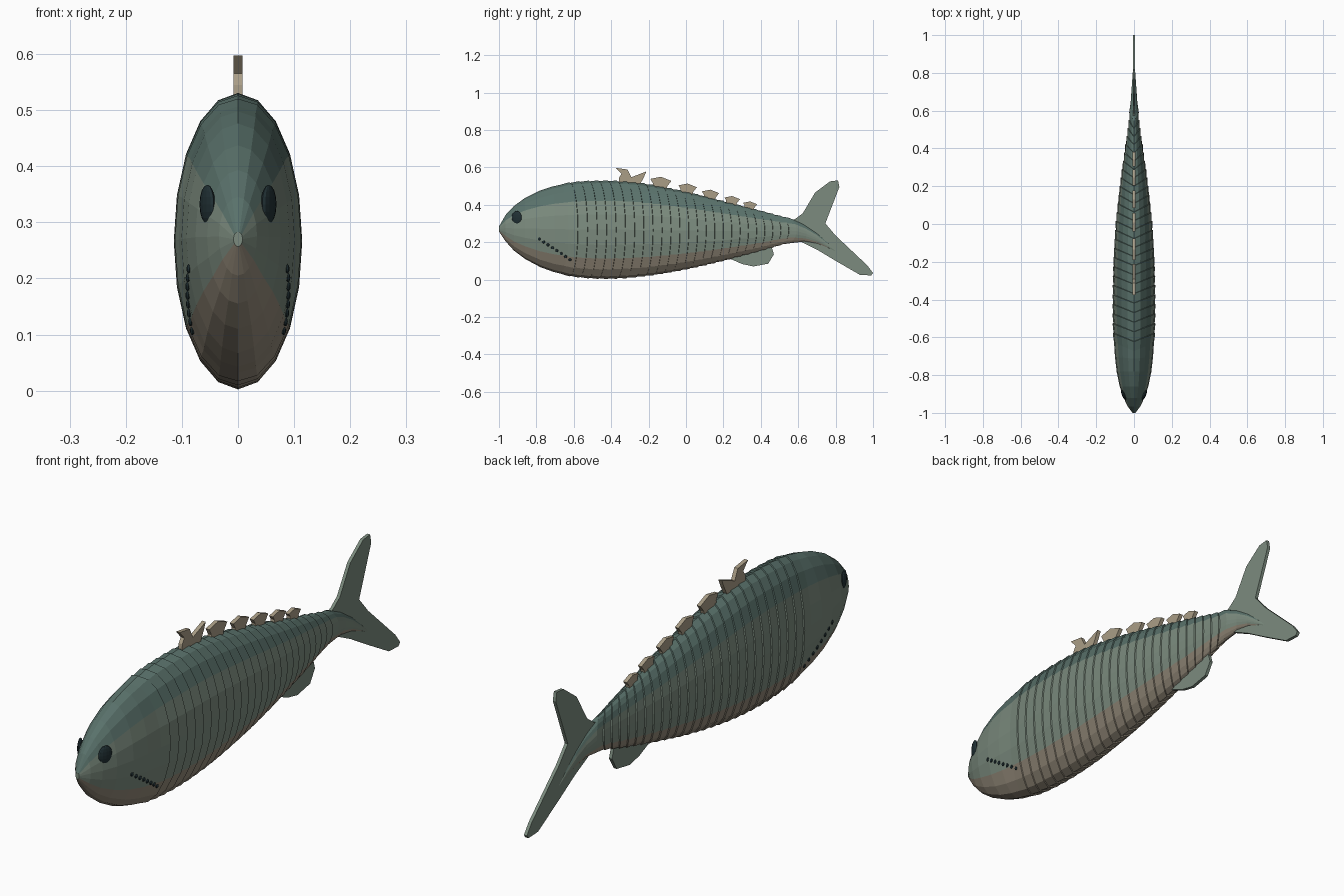
import bpy, bmesh
from math import cos, sin, pi, sqrt, atan2
from mathutils import Matrix, Vector

if "Cube" in bpy.data.objects:
    bpy.data.objects.remove(bpy.data.objects["Cube"])

# ---------- materials ----------
def mat(name, rgb):
    m = bpy.data.materials.new(name)
    m.diffuse_color = (*rgb, 1)
    m.use_nodes = True
    m.node_tree.nodes["Principled BSDF"].inputs["Base Color"].default_value = m.diffuse_color
    return m

BACK = mat("back_green", (.10, .165, .145))
SIDE = mat("side_green", (.20, .26, .21))
BELLY = mat("belly_tan", (.29, .25, .19))
SPINE = mat("spine_tan", (.40, .34, .24))
DARK = mat("dark", (.015, .03, .035))

# ---------- body profile: y, top z, bottom z, half width ----------
PROFILE = [(-1.0, .283, .257, .008), (-.965, .345, .205, .034), (-.92, .393, .155, .055),
           (-.86, .437, .110, .076), (-.78, .476, .067, .092), (-.68, .506, .033, .103),
           (-.58, .522, .014, .109), (-.45, .527, .006, .111), (-.33, .524, .009, .110),
           (-.2, .508, .022, .107), (0, .468, .056, .095), (.2, .418, .102, .074),
           (.4, .366, .154, .046), (.52, .334, .190, .029), (.6, .312, .203, .021),
           (.7, .250, .190, .014), (.81, .152, .142, .006)]

def slope(i, k):
    a, b = PROFILE[max(i - 1, 0)], PROFILE[min(i + 1, len(PROFILE) - 1)]
    return (b[k] - a[k]) / (b[0] - a[0])

def section(y):
    """Centre height, half height and half width of the body at y."""
    y = min(max(y, PROFILE[0][0]), PROFILE[-1][0])
    i = next(n for n in range(len(PROFILE) - 1) if y <= PROFILE[n + 1][0])
    a, b = PROFILE[i], PROFILE[i + 1]
    d = b[0] - a[0]
    t = (y - a[0]) / d
    v = [(2*t**3 - 3*t*t + 1) * a[k] + (t**3 - 2*t*t + t) * d * slope(i, k)
         + (3*t*t - 2*t**3) * b[k] + (t**3 - t*t) * d * slope(i + 1, k) for k in (1, 2, 3)]
    return (v[0] + v[1]) / 2, (v[0] - v[1]) / 2, v[2]

def finish(bm, name, mats):
    bmesh.ops.recalc_face_normals(bm, faces=bm.faces)
    me = bpy.data.meshes.new(name)
    bm.to_mesh(me)
    bm.free()
    for m in mats:
        me.materials.append(m)
    ob = bpy.data.objects.new(name, me)
    bpy.context.collection.objects.link(ob)
    return ob

# ---------- body with overlapping chevron scale bands ----------
SIDES = 20
rings = [(p[0], 0, 0) for p in PROFILE if p[0] < -.68] + [(-.71, .01, 0)]
y, step = -.66, .052
while y < .56:
    nxt = y + step
    rings += [(y, .045, -.001), (nxt - .002, .045, .0035)]
    y = nxt
    step = max(.04, step - .0004)
rings += [(.63, .02, 0), (.7, 0, 0), (.76, 0, 0), (.81, 0, 0)]

bm = bmesh.new()
loops = []
for y0, chevron, lift in rings:
    loop = []
    for s in range(SIDES):
        a = 2 * pi * s / SIDES
        yy = y0 + chevron * (abs(cos(a)) - .3)
        c, h, w = section(yy)
        loop.append(bm.verts.new(((w + lift) * cos(a), yy, c + (h + lift) * sin(a))))
    loops.append(loop)
for A, B in zip(loops, loops[1:]):
    for s in range(SIDES):
        t = (s + 1) % SIDES
        f = bm.faces.new((A[s], A[t], B[t], B[s]))
        deg = (s + .5) * 360 / SIDES
        f.material_index = 0 if 36 < deg < 144 else 2 if 216 < deg < 324 else 1
for cap in (loops[0], loops[-1]):
    bm.faces.new(cap).material_index = 1
finish(bm, "scaled_body", [BACK, SIDE, BELLY])

# ---------- flat fins ----------
def plate(name, outline, thick, m):
    bm = bmesh.new()
    f = bm.faces.new([bm.verts.new((-thick / 2, y, z)) for y, z in outline])
    ext = bmesh.ops.extrude_face_region(bm, geom=[f])
    bmesh.ops.translate(bm, vec=(thick, 0, 0),
                        verts=[v for v in ext["geom"] if isinstance(v, bmesh.types.BMVert)])
    return finish(bm, name, [m])

plate("tail_fin", [(.53, .30), (.585, .325), (.625, .355), (.69, .465), (.77, .525), (.813, .53),
                   (.82, .495), (.745, .30), (.80, .235), (.97, .075), (1.0, .035), (.99, .022),
                   (.93, .025), (.80, .10), (.70, .16), (.61, .205), (.53, .23)], .013, SIDE)
plate("anal_fin", [(.20, .125), (.25, .105), (.30, .083), (.36, .07), (.44, .085),
                   (.47, .135), (.455, .185), (.35, .19)], .013, SIDE)

# forked front spine, then a row of hooked spines shrinking to the tail
plate("forked_spine", [(-.36, .51), (-.358, .545), (-.345, .565), (-.375, .597), (-.312, .588),
                       (-.292, .547), (-.212, .578), (-.225, .548), (-.25, .50)], .016, SPINE)
for i, (y, size) in enumerate([(-.19, .112), (-.04, .098), (.085, .092), (.205, .083), (.305, .075)]):
    c, h, w = section(y + size * .4)
    z = c + h
    plate(f"back_spine_{i + 1}",
          [(y + size * .08, z - .02), (y + size * .12, z + .015), (y, z + size * .36),
           (y + size * .5, z + size * .46), (y + size, z + size * .26),
           (y + size * .8, z), (y + size * .72, z - .03)], .016, SPINE)

# ---------- eyes and gill openings, both sides ----------
def surface_x(y, z):
    c, h, w = section(y)
    return w * sqrt(max(0, 1 - ((z - c) / h) ** 2))

def bead(name, y, z, size, side, segs, rows):
    x = surface_x(y, z)
    yaw = -atan2(surface_x(y + .02, z) - surface_x(y - .02, z), .04)
    bm = bmesh.new()
    bmesh.ops.create_uvsphere(bm, u_segments=segs, v_segments=rows, radius=1,
                              matrix=Matrix.Translation((x, y, z)) @ Matrix.Rotation(yaw, 4, 'Z')
                              @ Matrix.Diagonal(Vector((*size, 1))))
    bmesh.ops.scale(bm, vec=(side, 1, 1), verts=bm.verts)
    finish(bm, name, [DARK])

for side, label in ((1, "right"), (-1, "left")):
    bead(f"eye_{label}", -.905, .332, (.009, .029, .035), side, 12, 8)
    for i in range(8):
        t = i / 7
        bead(f"gill_opening_{label}_{i + 1}", -.785 + .165 * t, .217 - .11 * t,
             (.004, .008, .008), side, 8, 6)
